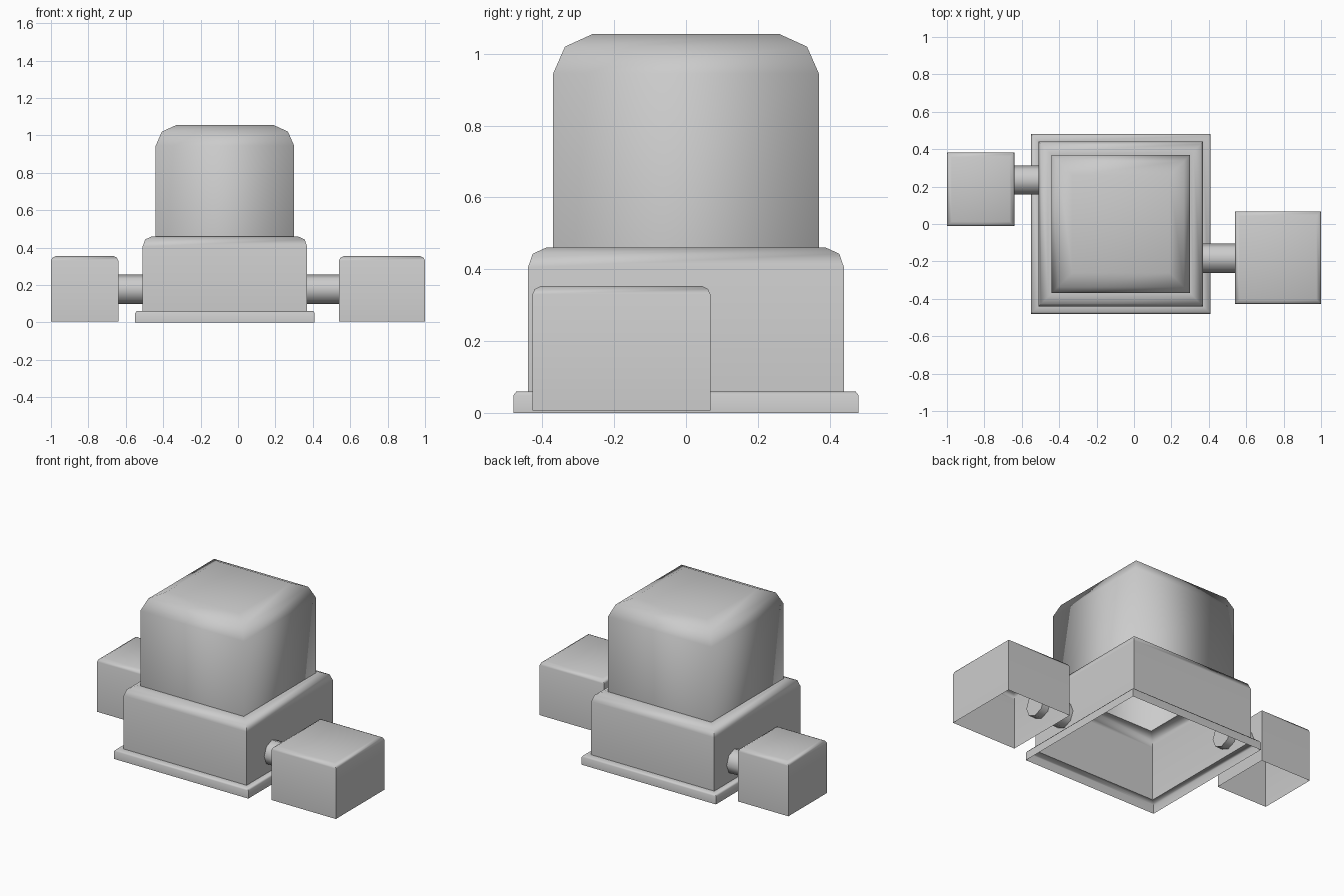
import bpy, bmesh, math

if "Cube" in bpy.data.objects:
    bpy.data.objects.remove(bpy.data.objects["Cube"])


def finish(name, bm, angle):
    bmesh.ops.recalc_face_normals(bm, faces=bm.faces[:])
    mesh = bpy.data.meshes.new(name)
    bm.to_mesh(mesh)
    bm.free()
    for p in mesh.polygons:
        p.use_smooth = True
    mesh.set_sharp_from_angle(angle=math.radians(angle))
    obj = bpy.data.objects.new(name, mesh)
    bpy.context.collection.objects.link(obj)
    return obj


def shell(name, centre, half, profile, cap, angle):
    """Open-bottomed rectangular shell; profile is a list of (inset, z)."""
    bm = bmesh.new()
    rings = []
    for inset, z in profile:
        hx, hy = half[0] - inset, half[1] - inset
        rings.append([bm.verts.new((centre[0] + sx * hx, centre[1] + sy * hy, z))
                      for sx, sy in ((-1, -1), (1, -1), (1, 1), (-1, 1))])
    for a, b in zip(rings, rings[1:]):
        for i in range(4):
            j = (i + 1) % 4
            bm.faces.new((a[i], a[j], b[j], b[i]))
    if cap:
        bm.faces.new(rings[-1])
    return finish(name, bm, angle)


def pipe(name, x0, x1, y, z, radius):
    """Eight-sided rod along x."""
    bm = bmesh.new()
    bmesh.ops.create_cone(bm, cap_ends=True, segments=8, radius1=radius,
                          radius2=radius, depth=x1 - x0)
    for v in bm.verts:
        v.co = ((x0 + x1) / 2 + v.co.z, y + v.co.x, z + v.co.y)
    return finish(name, bm, 60)


MAIN = (-0.07, 0.0)

# Plinth and lower body, one hollow stepped shell
shell("base_body", MAIN, (0.48, 0.48),
      [(0, 0), (0, 0.05), (0.008, 0.06), (0.04, 0.06), (0.04, 0.405),
       (0.053, 0.443), (0.09, 0.46), (0.11, 0.46)], False, 60)

# Upper tower with rounded top
shell("tower", MAIN, (0.37, 0.37),
      [(0, 0.46), (0, 0.945), (0.033, 1.02), (0.11, 1.055)], True, 100)

# Side boxes, open underneath
BOX = [(0, 0.006), (0, 0.33), (0.007, 0.345), (0.025, 0.354)]
shell("left_box", (-0.82, 0.185), (0.18, 0.197), BOX, True, 60)
shell("right_box", (0.77, -0.18), (0.23, 0.248), BOX, True, 60)

# Connecting pipes, poking slightly into each shell
pipe("left_pipe", -0.69, -0.46, 0.235, 0.177, 0.078)
pipe("right_pipe", 0.32, 0.59, -0.183, 0.177, 0.078)
